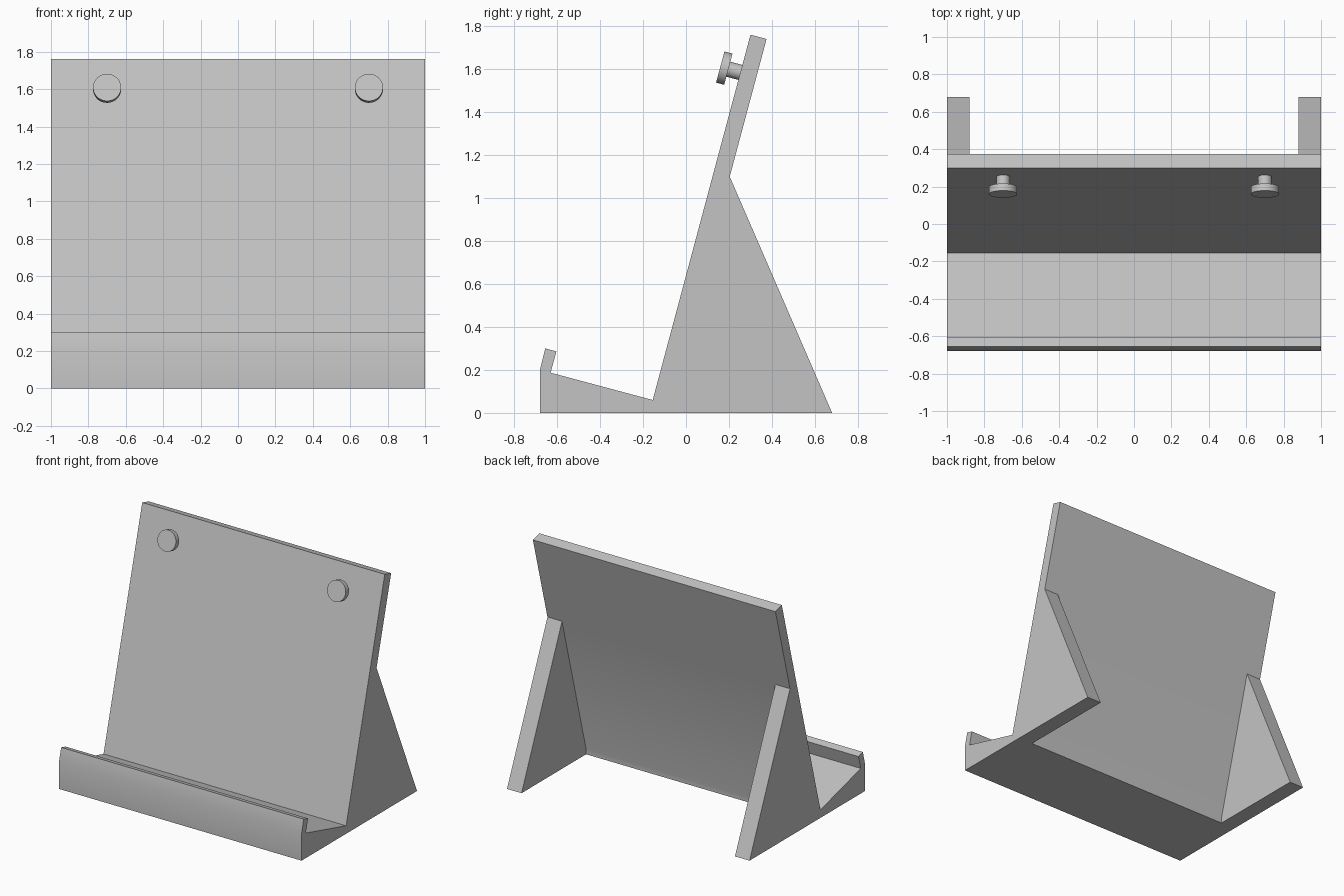
import bpy
import bmesh
from math import radians, pi
from mathutils import Vector, Matrix

cube = bpy.data.objects.get("Cube")
if cube:
    bpy.data.objects.remove(cube, do_unlink=True)

grey = bpy.data.materials.new("light grey")
grey.use_nodes = True
colour = (0.55, 0.55, 0.55, 1)
grey.diffuse_color = colour
grey.node_tree.nodes["Principled BSDF"].inputs["Base Color"].default_value = colour


def finish(name, bm):
    """Turn a bmesh into a grey object."""
    bmesh.ops.recalc_face_normals(bm, faces=bm.faces)
    mesh = bpy.data.meshes.new(name)
    bm.to_mesh(mesh)
    bm.free()
    mesh.materials.append(grey)
    obj = bpy.data.objects.new(name, mesh)
    bpy.context.collection.objects.link(obj)
    return obj


def activate(obj):
    bpy.ops.object.select_all(action="DESELECT")
    obj.select_set(True)
    bpy.context.view_layer.objects.active = obj


def smooth(obj):
    activate(obj)
    bpy.ops.object.shade_smooth_by_angle(angle=radians(30))


def extrude_profile(name, points, x0, x1):
    """Extrude a side profile of (y, z) points from x0 to x1."""
    bm = bmesh.new()
    face = bm.faces.new([bm.verts.new((x0, y, z)) for y, z in points])
    result = bmesh.ops.extrude_face_region(bm, geom=[face])
    verts = [v for v in result["geom"] if isinstance(v, bmesh.types.BMVert)]
    bmesh.ops.translate(bm, verts=verts, vec=(x1 - x0, 0, 0))
    return finish(name, bm)


# Ledge with raised lip, and leaning back panel
stand = extrude_profile("stand_body", [
    (-0.68, 0), (-0.68, 0.2), (-0.655, 0.3), (-0.603, 0.286),
    (-0.63, 0.187), (-0.155, 0.06), (0.3, 1.76), (0.375, 1.74),
    (-0.08, 0.04), (-0.08, 0)], -1, 1)

# Triangular rear supports, merged into the body
for side in (-1, 1):
    support = extrude_profile("rear_support", [
        (0.68, 0), (0.173, 1.17), (-0.1, 0.06), (-0.1, 0)], side * 0.88, side)
    union = stand.modifiers.new("merge", "BOOLEAN")
    union.operation = "UNION"
    union.solver = "EXACT"
    union.object = support
    activate(stand)
    bpy.ops.object.modifier_apply(modifier=union.name)
    bpy.data.objects.remove(support, do_unlink=True)
smooth(stand)

# Pegs standing square to the panel: a thin stem with a wide round head
outward = Vector((0, -1.70, 0.455)).normalized()
turn = outward.to_track_quat("Z", "Y").to_matrix().to_4x4()


def disc(bm, radius, start, end):
    bmesh.ops.create_cone(
        bm, cap_ends=True, segments=48, radius1=radius, radius2=radius,
        depth=end - start, matrix=Matrix.Translation((0, 0, (start + end) / 2)))


for label, x in (("right", -0.7), ("left", 0.7)):
    bm = bmesh.new()
    disc(bm, 0.036, -0.02, 0.07)
    disc(bm, 0.075, 0.063, 0.102)
    bm.transform(Matrix.Translation((x, 0.258, 1.583)) @ turn)
    smooth(finish(label + "_peg", bm))
